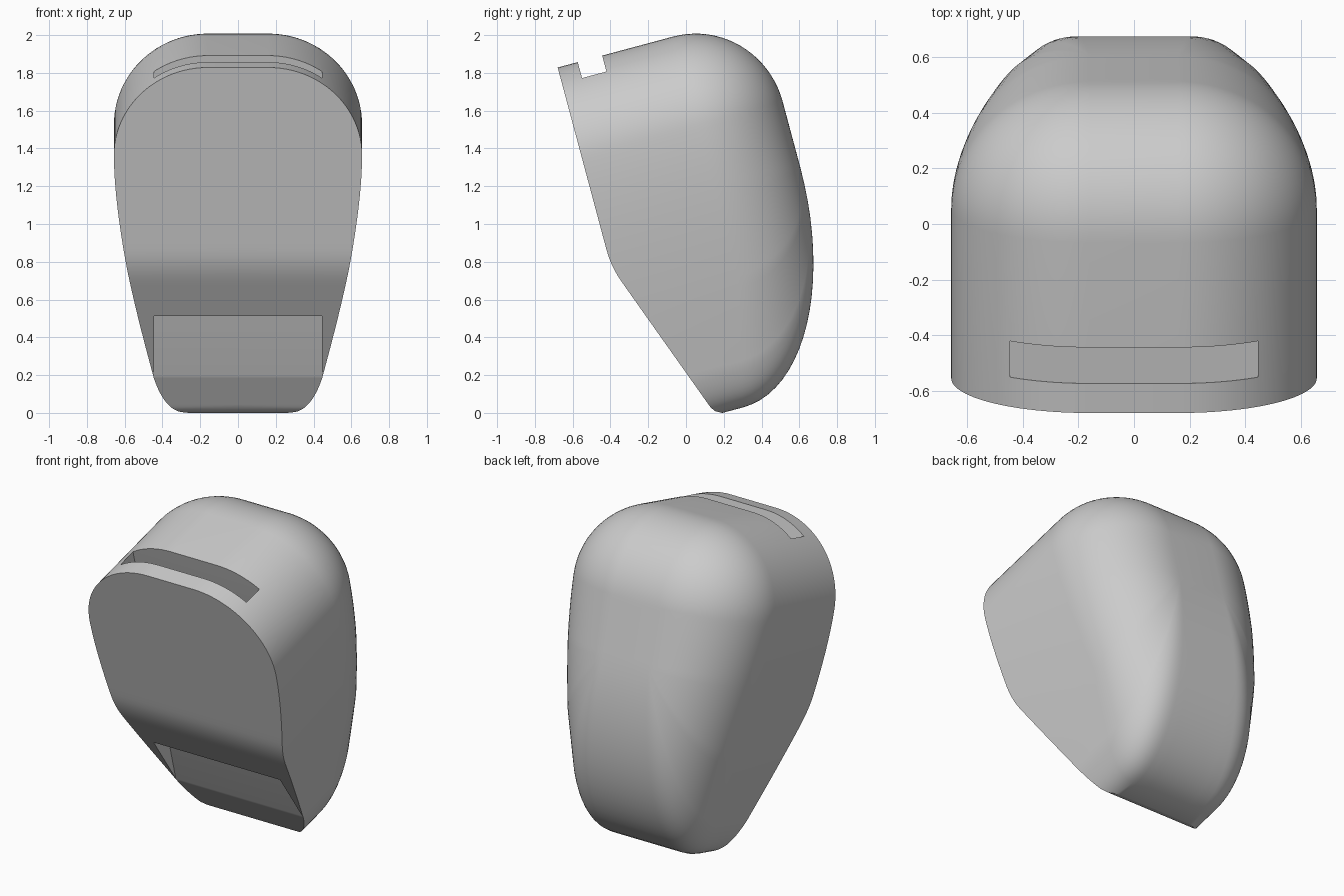
import bpy, bmesh, math
from mathutils import Vector
from mathutils.geometry import interpolate_bezier

cube = bpy.data.objects.get("Cube")
if cube:
    bpy.data.objects.remove(cube, do_unlink=True)

TILT = math.radians(15)
BACK = 0.921                      # depth of the flat back core
CORE_X, CORE_TOP, CORE_LOW = 0.16, 1.46, 1.1


def place(x, d, u):
    """Tilted frame (depth d, upward u) to world."""
    c, s = math.cos(TILT), math.sin(TILT)
    return Vector((x, d * c - u * s, d * s + u * c))


def lookup(table, v):
    if v <= table[0][0]:
        return table[0][1]
    for (a, fa), (b, fb) in zip(table, table[1:]):
        if v <= b:
            return fa + (fb - fa) * (v - a) / (b - a)
    return table[-1][1]


def curve(points, n):
    return [(p.x, p.y) for p in interpolate_bezier(*[Vector(p) for p in points], n)]


def smoothed_mesh(name, bm):
    mesh = bpy.data.meshes.new(name)
    bm.to_mesh(mesh)
    bm.free()
    obj = bpy.data.objects.new(name, mesh)
    bpy.context.collection.objects.link(obj)
    return obj


grey = bpy.data.materials.new("plain grey")
grey.use_nodes = True
grey.diffuse_color = (0.6, 0.6, 0.6, 1)
grey.node_tree.nodes["Principled BSDF"].inputs["Base Color"].default_value = (0.6, 0.6, 0.6, 1)

# Half outline: flat top, arched shoulder, tapering side, rounded bottom
half = [(0, 1.942)]
for i in range(25):
    a = math.radians(90) * i / 24
    half.append((CORE_X + 0.497 * math.sin(a), CORE_TOP + 0.482 * math.cos(a)))
half += curve([(0.657, 1.46), (0.655, 1.05), (0.51, 0.45), (0.445, 0.17)], 41)[1:]
half += curve([(0.445, 0.17), (0.40, 0.02), (0.34, -0.05), (0.24, -0.05)], 14)[1:]
half += [(0.16, -0.05), (0, -0.05)]

# Front face depth, bent back below the knee, and depth where back rounding begins
front = [(-0.05, 0.185), (-0.03, 0.15), (-0.005, 0.133), (0.76, -0.15),
         (0.81, -0.166), (0.86, -0.177), (0.92, -0.183)]
round_start = [(-0.05, 0.3), (0.6, 0.45)]

# Body half: each row runs from the front centre, around the side, to the back centre
bm = bmesh.new()
rows = []
for x, u in half:
    cx, cu = min(x, CORE_X), max(CORE_LOW, min(CORE_TOP, u))
    f, d0 = lookup(front, u), lookup(round_start, u)
    row = [place(0, f, u), place(x, f, u)]
    for i in range(21):
        a = math.radians(90) * i / 20
        s = 1 - math.cos(a)
        row.append(place(x + (cx - x) * s, d0 + (BACK - d0) * math.sin(a), u + (cu - u) * s))
    row.append(place(0, BACK, cu))
    rows.append([bm.verts.new(p) for p in row])
for r, q in zip(rows, rows[1:]):
    for j in range(len(r) - 1):
        bm.faces.new((r[j], r[j + 1], q[j + 1], q[j]))
bmesh.ops.remove_doubles(bm, verts=bm.verts, dist=0.0005)
bmesh.ops.dissolve_degenerate(bm, edges=bm.edges, dist=0.0001)
# Join the mirrored half along the centre
twin = bmesh.ops.duplicate(bm, geom=bm.verts[:] + bm.edges[:] + bm.faces[:])["geom"]
for v in twin:
    if isinstance(v, bmesh.types.BMVert):
        v.co.x = -v.co.x
bmesh.ops.remove_doubles(bm, verts=bm.verts, dist=0.0005)
# Drop the internal walls left on the centre plane
inner = [f for f in bm.faces if all(abs(v.co.x) < 0.0001 for v in f.verts)]
bmesh.ops.delete(bm, geom=inner, context="FACES")
bmesh.ops.recalc_face_normals(bm, faces=bm.faces)
body = smoothed_mesh("body", bm)
body.data.materials.append(grey)

# Strap channel running from the top slot down to the lower front opening
bm = bmesh.new()
bmesh.ops.create_cube(bm, size=1)
for v in bm.verts:
    d = 0.061 if v.co.y > 0 else -0.073
    u = 2.2 if v.co.z > 0 else -0.3
    v.co = place(v.co.x * 0.89, d, u)
bmesh.ops.recalc_face_normals(bm, faces=bm.faces)
cutter = smoothed_mesh("channel_cutter", bm)
cutter.data.materials.append(grey)
cutter.hide_render = True

cut = body.modifiers.new("channel", "BOOLEAN")
cut.operation = "DIFFERENCE"
cut.solver = "EXACT"
cut.object = cutter
bpy.ops.object.select_all(action="DESELECT")
body.select_set(True)
bpy.context.view_layer.objects.active = body
bpy.ops.object.modifier_apply(modifier=cut.name)
bpy.data.objects.remove(cutter, do_unlink=True)
bpy.ops.object.shade_smooth_by_angle(angle=math.radians(30))
